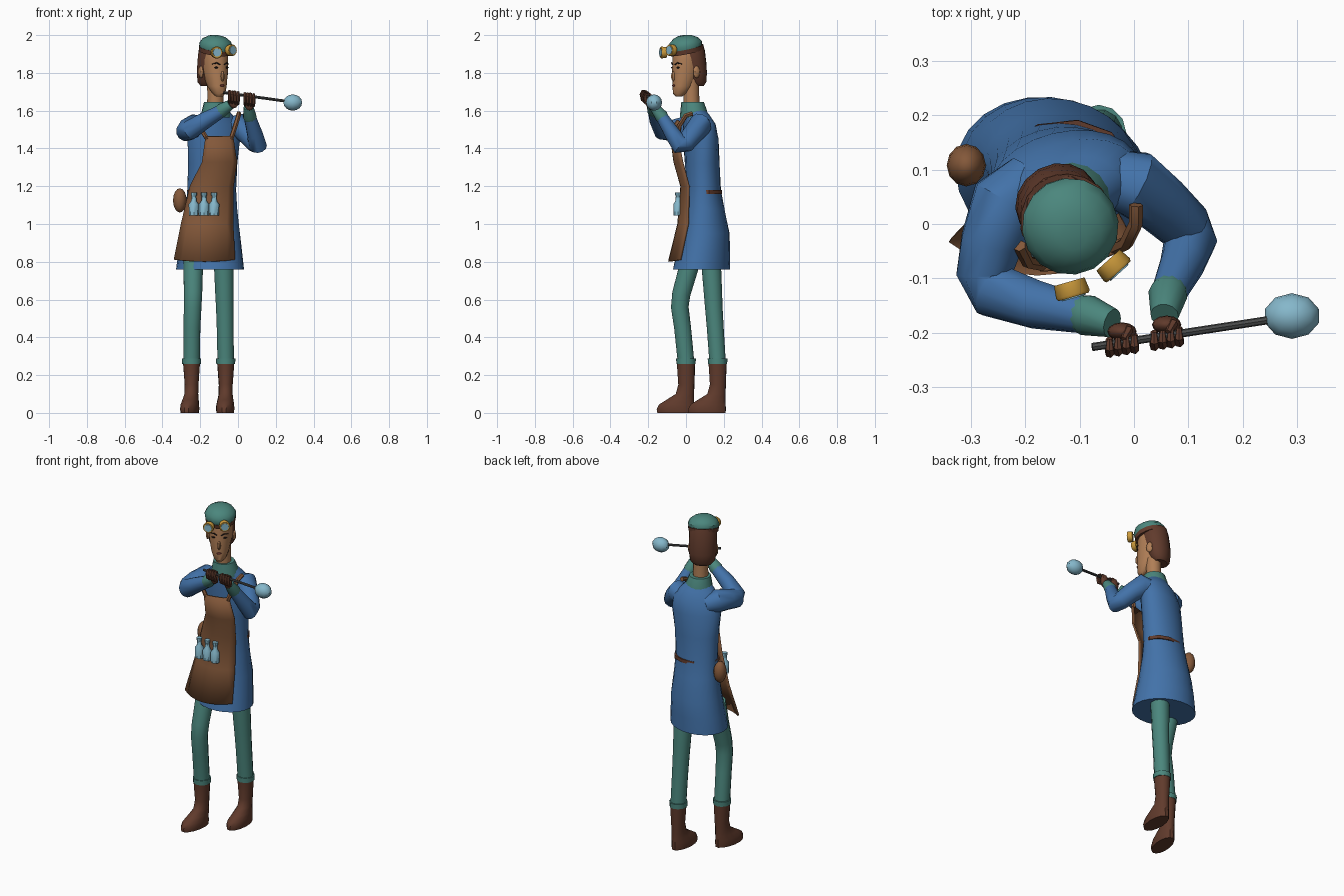
import bpy, bmesh
from math import sin, cos, pi, radians
from mathutils import Vector, Matrix, Euler

if "Cube" in bpy.data.objects:
    bpy.data.objects.remove(bpy.data.objects["Cube"])


def material(name, *rgb):
    m = bpy.data.materials.new(name)
    m.use_nodes = True
    m.diffuse_color = (*rgb, 1)
    m.node_tree.nodes["Principled BSDF"].inputs["Base Color"].default_value = (*rgb, 1)
    return m


TEAL = material("teal cloth", .07, .24, .205)
BLUE = material("blue cloth", .055, .168, .395)
LEATHER = material("tan leather", .23, .098, .042)
BROWN = material("dark brown", .118, .043, .025)
SKIN = material("skin", .434, .209, .093)
GLASS = material("pale blue glass", .235, .475, .595)
GOLD = material("brass", .61, .328, .045)
IRON = material("dark iron", .07, .073, .073)
BLACK = material("eye black", .015, .01, .01)
LIP = material("lip red", .14, .03, .025)

made = []
HEAD = Matrix.Translation((-.125, .01, 0)) @ Matrix.Rotation(radians(29), 4, 'Z')


def finish(name, bm, mat, frame=None):
    bmesh.ops.recalc_face_normals(bm, faces=bm.faces)
    mesh = bpy.data.meshes.new(name)
    bm.to_mesh(mesh)
    bm.free()
    mesh.materials.append(mat)
    if frame:
        mesh.transform(frame)
    ob = bpy.data.objects.new(name, mesh)
    bpy.context.collection.objects.link(ob)
    made.append(ob)
    return ob


def skin_rings(name, rings, mat, frame=None):
    """Bridge equal-length loops of points and cap both ends."""
    bm = bmesh.new()
    loops = [[bm.verts.new(p) for p in ring] for ring in rings]
    n = len(loops[0])
    for a, b in zip(loops, loops[1:]):
        for i in range(n):
            j = (i + 1) % n
            bm.faces.new((a[i], a[j], b[j], b[i]))
    bm.faces.new(loops[0])
    bm.faces.new(loops[-1])
    return finish(name, bm, mat, frame)


def loft(name, sections, mat, n=16, frame=None):
    """Stack ellipses given as z, cx, cy, rx, ry and optional yaw."""
    rings = []
    for z, cx, cy, rx, ry, *yaw in sections:
        turn = Matrix.Rotation(radians(yaw[0] if yaw else 0), 3, 'Z')
        rings.append([turn @ Vector((rx * cos(2 * pi * i / n), ry * sin(2 * pi * i / n), 0))
                      + Vector((cx, cy, z)) for i in range(n)])
    return skin_rings(name, rings, mat, frame)


def tube(name, points, radii, mat, n=12, frame=None):
    """Sweep a circle along a path with a radius at each point."""
    pts = [Vector(p) for p in points]
    if not isinstance(radii, (list, tuple)):
        radii = [radii] * len(pts)
    rings, side = [], None
    for i, p in enumerate(pts):
        t = (pts[min(i + 1, len(pts) - 1)] - pts[max(i - 1, 0)]).normalized()
        side = t.orthogonal() if side is None else side - t * side.dot(t)
        side.normalize()
        up = t.cross(side)
        rings.append([p + (side * cos(2 * pi * k / n) + up * sin(2 * pi * k / n)) * radii[i]
                      for k in range(n)])
    return skin_rings(name, rings, mat, frame)


def ball(name, centre, size, mat, frame=None, segs=12, rows=8):
    bm = bmesh.new()
    bmesh.ops.create_uvsphere(bm, u_segments=segs, v_segments=rows, radius=1,
                              matrix=Matrix.Translation(centre) @ Matrix.Diagonal((*size, 1)))
    return finish(name, bm, mat, frame)


# Coat, belt, collar and neck
loft("coat", [(.76, -.148, .082, .183, .148, -18), (.85, -.147, .092, .171, .139, -15),
              (.95, -.143, .1, .155, .13, -10), (1.08, -.141, .098, .137, .106, -4),
              (1.18, -.139, .094, .129, .091), (1.32, -.134, .086, .131, .092, 6),
              (1.45, -.128, .078, .143, .091, 14), (1.53, -.12, .07, .132, .08, 18),
              (1.575, -.118, .055, .095, .067, 20), (1.61, -.117, .043, .06, .055, 20)],
     BLUE, 24)
loft("belt", [(1.16, -.139, .095, .1325, .0955, 12), (1.18, -.139, .095, .1325, .0945, 12)],
     BROWN, 11)
loft("collar", [(1.565, -.117, .042, .08, .074, 20), (1.6, -.118, .041, .074, .07, 20),
                (1.645, -.12, .035, .06, .06, 20)], TEAL)
loft("neck", [(1.6, -.12, .03, .045, .044), (1.68, -.12, .028, .042, .042),
              (1.78, -.12, .025, .045, .045)], SKIN, 12)

# Apron: a curved sheet, rows of z, left edge, right edge, middle y, side y, skew
bm = bmesh.new()
grid = []
for z, x0, x1, mid, edge, skew in [(1.465, -.17, -.03, -.068, -.06, .018),
                                   (1.33, -.187, -.01, -.056, -.025, .01),
                                   (1.2, -.25, -.028, -.02, .02, 0),
                                   (1.0, -.297, -.03, -.036, .015, 0),
                                   (.8, -.335, -.02, -.085, -.025, 0)]:
    row = []
    for k in range(9):
        t = k / 4 - 1
        row.append(bm.verts.new((x0 + (x1 - x0) * k / 8, mid + (edge - mid) * t * t + skew * t,
                                 z + (.01 * t * t if z < .9 else 0))))
    grid.append(row)
for a, b in zip(grid, grid[1:]):
    for k in range(8):
        bm.faces.new((a[k], b[k], b[k + 1], a[k + 1]))
apron = finish("apron", bm, LEATHER)
solid = apron.modifiers.new("thickness", 'SOLIDIFY')
solid.thickness = .01
tube("apron_strap_right", [(-.163, -.076, 1.45), (-.195, -.07, 1.5), (-.21, -.04, 1.545)],
     .012, LEATHER, 6)
tube("apron_strap_left", [(-.037, -.045, 1.45), (-.014, -.035, 1.52), (.003, .0, 1.575),
                          (.004, .035, 1.585)], .013, LEATHER, 6)

# Bottles on the apron and the pouch at the hip
for i, x in enumerate((-.234, -.18, -.126)):
    loft(f"bottle_{i + 1}", [(1.045, x, -.042, .026, .024), (1.105, x, -.042, .027, .025),
                             (1.122, x, -.042, .014, .014), (1.15, x, -.042, .012, .012),
                             (1.152, x, -.042, .016, .016), (1.167, x, -.042, .016, .016)],
         GLASS, 8)
ball("pouch", (-.308, .108, 1.125), (.036, .039, .064), LEATHER)

# Sleeves and cuffs
tube("sleeve_right", [(-.19, .085, 1.5), (-.235, .04, 1.515), (-.262, -.035, 1.505),
                      (-.274, -.09, 1.492), (-.258, -.122, 1.495), (-.18, -.148, 1.545),
                      (-.085, -.168, 1.6)], [.05, .066, .058, .054, .052, .045, .034], BLUE)
tube("cuff_right", [(-.1, -.163, 1.59), (-.085, -.168, 1.602), (-.04, -.182, 1.632)],
     [.034, .038, .027], TEAL)
tube("sleeve_left", [(-.055, .09, 1.51), (.0, .075, 1.525), (.05, .036, 1.475),
                     (.094, -.005, 1.425), (.104, -.03, 1.415), (.09, -.07, 1.475),
                     (.062, -.13, 1.57)], [.05, .063, .055, .05, .049, .042, .032], BLUE)
tube("cuff_left", [(.066, -.122, 1.557), (.062, -.13, 1.57), (.056, -.168, 1.62)],
     [.033, .036, .026], TEAL)

# Rod with its glass bulb, held by gloved hands
ROD_A, ROD_B = Vector((-.077, -.226, 1.696)), Vector((.27, -.173, 1.648))
tube("rod", [ROD_A, ROD_B], .0075, IRON, 8)
ball("glass_bulb", (.29, -.169, 1.643), (.052, .042, .043), GLASS, segs=10)
along = (ROD_B - ROD_A).normalized()
for side, x in (("right", -.022), ("left", .06)):
    grip = ROD_A + along * ((x - ROD_A.x) / along.x)
    ball(f"glove_{side}", grip + Vector((0, .02, -.034)), (.027, .017, .042), BROWN)
    for k in range(4):
        base = grip + along * (k - 1.5) * .0155
        tube(f"finger_{side}_{k + 1}",
             [base + Vector((0, y, z)) for y, z in
              ((.01, -.05), (-.01, -.034), (-.016, -.004), (-.008, .012), (.01, .011))],
             [.007, .009, .009, .008, .005], BROWN, 6)
    tube(f"thumb_{side}", [grip + Vector(v) for v in
                           ((.01, .025, -.03), (.012, .022, 0), (.003, .006, .014))],
         [.01, .009, .006], BROWN, 6)

# Trousers, rolled cuffs and boots
LEGS = {"right": ([(-.235, .04, .9), (-.237, .012, .76), (-.238, -.025, .63), (-.24, -.033, .56),
                   (-.244, -.018, .45), (-.246, 0, .27)], (-.246, 0), -10),
        "left": ([(-.08, .125, .9), (-.075, .135, .76), (-.072, .143, .63), (-.07, .147, .56),
                  (-.068, .155, .45), (-.065, .167, .27)], (-.065, .167), -3)}
for side, (path, (x, y), turn) in LEGS.items():
    tube(f"trouser_{side}", path, [.054, .053, .05, .048, .046, .045], TEAL)
    loft(f"trouser_cuff_{side}", [(.258, x, y, .05, .051), (.287, x, y, .051, .052)], TEAL, 12)
    place = Matrix.Translation((x, y, 0)) @ Matrix.Rotation(radians(turn), 4, 'Z')
    loft(f"boot_{side}", [(0, 0, -.055, .046, .1), (.02, 0, -.056, .049, .102),
                          (.045, 0, -.05, .047, .095), (.07, 0, -.03, .042, .074),
                          (.1, 0, -.006, .037, .049), (.15, 0, .002, .037, .043),
                          (.27, 0, 0, .046, .049)], BROWN, 14, place)

# Head, hair and face
loft("head", [(1.676, 0, -.055, .018, .018), (1.69, 0, -.05, .033, .036),
              (1.73, 0, -.028, .05, .059), (1.8, 0, -.008, .064, .08),
              (1.87, 0, 0, .07, .085), (1.93, 0, .0, .068, .08),
              (1.965, 0, -.005, .05, .058)], SKIN, 16, HEAD)
loft("hair", [(1.73, 0, .05, .05, .036), (1.75, 0, .046, .07, .053),
              (1.8, 0, .036, .078, .068), (1.86, 0, .024, .079, .076),
              (1.92, 0, .012, .078, .08), (1.95, 0, .008, .066, .076)], BROWN, 16, HEAD)
ball("nose", (0, -.088, 1.782), (.01, .014, .027), SKIN, HEAD, 8, 6)
ball("lips", (0, -.086, 1.733), (.014, .006, .006), LIP, HEAD, 8, 6)
for side, s in (("right", -1), ("left", 1)):
    ball(f"ear_{side}", (s * .074, .012, 1.805), (.011, .02, .033), SKIN, HEAD, 8, 6)
    ball(f"eye_{side}", (s * .03, -.077, 1.828), (.015, .005, .005), BLACK, HEAD, 8, 6)
    tube(f"eyebrow_{side}", [(s * .012, -.086, 1.843), (s * .03, -.081, 1.853),
                             (s * .05, -.065, 1.847)], [.003, .004, .002], BLACK, 6, HEAD)
    # Goggles
    lens = (HEAD @ Matrix.Translation((s * .044 - .01, -.118, 1.914 + s * .006))
            @ Euler((radians(90), 0, radians(s * 13))).to_matrix().to_4x4())
    loft(f"goggle_rim_{side}", [(-.014, 0, 0, .029, .029), (.01, 0, 0, .032, .032),
                                (.015, 0, 0, .029, .029)], GOLD, 14, lens)
    loft(f"goggle_lens_{side}", [(.013, 0, 0, .023, .023), (.0175, 0, 0, .022, .022)],
         GLASS, 14, lens)

# Cap and goggle strap, tipped forward
cap = HEAD @ Matrix.Translation((0, 0, 1.93)) @ Matrix.Rotation(radians(13), 4, 'X')
loft("goggle_strap", [(-.02, 0, -.01, .084, .092), (.004, 0, -.008, .087, .093)], BROWN, 18, cap)
loft("cap", [(.0, 0, -.012, .084, .087), (.022, 0, -.012, .089, .091),
             (.046, 0, -.014, .077, .079), (.064, 0, -.018, .05, .052),
             (.072, -.005, -.02, .025, .025)], TEAL, 16, cap)

# Soft shading with crisp edges
for ob in made:
    ob.select_set(True)
bpy.context.view_layer.objects.active = apron
bpy.ops.object.shade_smooth_by_angle(angle=radians(40))
